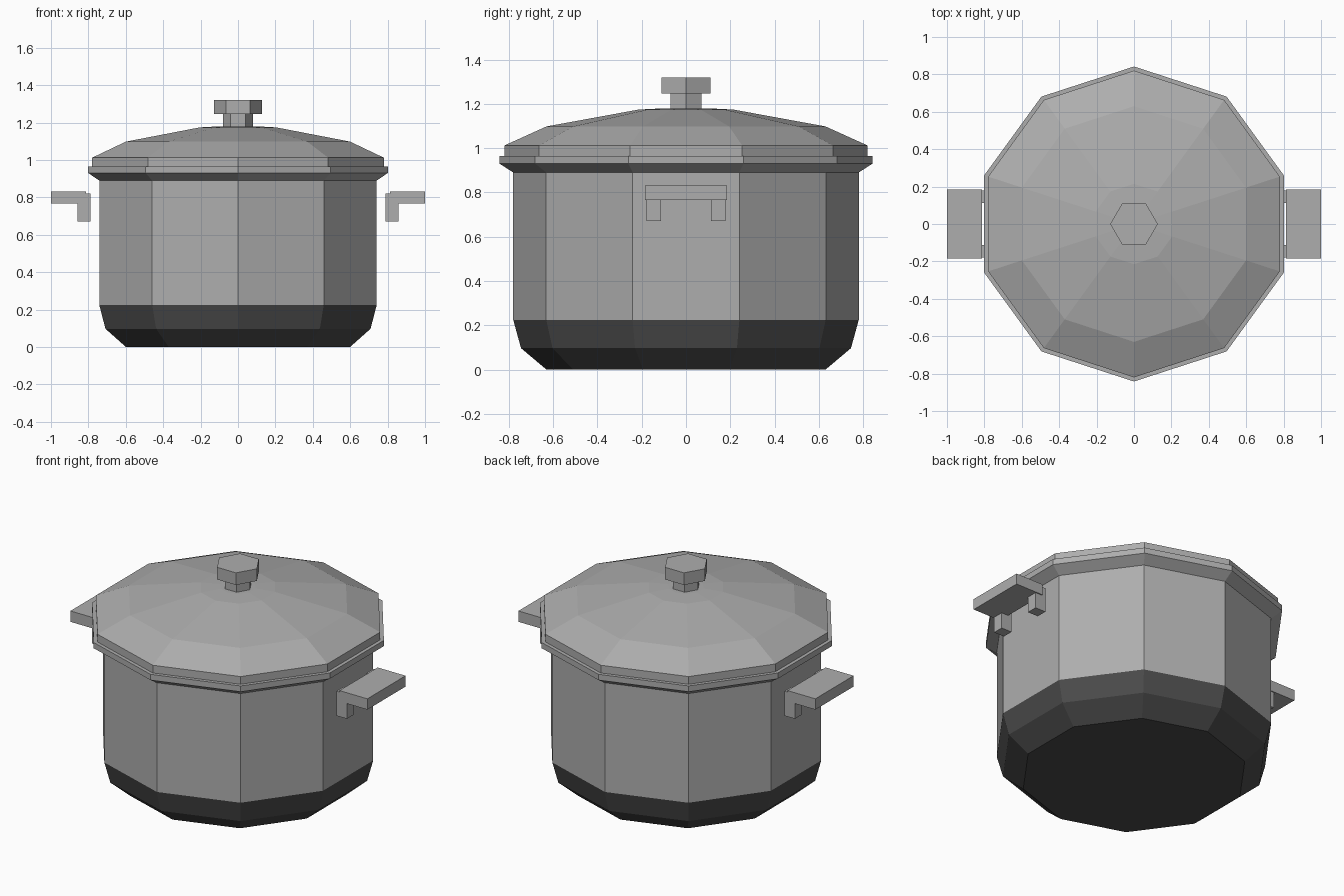
import bpy, bmesh, math

if "Cube" in bpy.data.objects:
    bpy.data.objects.remove(bpy.data.objects["Cube"])


def material(name, value):
    m = bpy.data.materials.new(name)
    m.diffuse_color = (value, value, value, 1)
    m.use_nodes = True
    m.node_tree.nodes["Principled BSDF"].inputs["Base Color"].default_value = m.diffuse_color
    return m


steel = material("grey steel", 0.42)
dark = material("dark base", 0.07)


def finish(name, bm, mats):
    bmesh.ops.recalc_face_normals(bm, faces=bm.faces)
    mesh = bpy.data.meshes.new(name)
    bm.to_mesh(mesh)
    bm.free()
    for m in mats:
        mesh.materials.append(m)
    ob = bpy.data.objects.new(name, mesh)
    bpy.context.collection.objects.link(ob)
    return ob


def lathe(name, profile, sides, start, mats, dark_below=None):
    """Flat-sided turned solid from (radius, z) points, capped at both ends."""
    bm = bmesh.new()
    rings = []
    for r, z in profile:
        angles = [start + 2 * math.pi * i / sides for i in range(sides)]
        rings.append([bm.verts.new((r * math.cos(a), r * math.sin(a), z)) for a in angles])
    for lo, hi in zip(rings, rings[1:]):
        for i in range(sides):
            j = (i + 1) % sides
            bm.faces.new((lo[i], lo[j], hi[j], hi[i]))
    bm.faces.new(rings[0][::-1])
    bm.faces.new(rings[-1])
    if dark_below is not None:
        for f in bm.faces:
            if f.calc_center_median().z < dark_below:
                f.material_index = 1
    return finish(name, bm, mats)


def box(name, x, y, z):
    bm = bmesh.new()
    bmesh.ops.create_cube(bm, size=1)
    for v in bm.verts:
        for k, (a, b) in enumerate((x, y, z)):
            v.co[k] = a if v.co[k] < 0 else b
    return finish(name, bm, [steel])


# Ten-sided pot with dark chamfered base and flared rim
lathe("pot", [(0.63, 0), (0.745, 0.097), (0.78, 0.225), (0.78, 0.89),
              (0.842, 0.93), (0.842, 0.965)],
      10, math.pi / 2, [steel, dark], dark_below=0.22)

# Domed lid
lathe("lid", [(0.82, 0.96), (0.82, 1.012), (0.63, 1.098), (0.215, 1.174), (0.1, 1.18)],
      10, math.pi / 2, [steel])

# Six-sided lid knob
lathe("knob_stem", [(0.08, 1.17), (0.08, 1.25)], 6, 0, [steel])
lathe("knob", [(0.127, 1.246), (0.127, 1.32)], 6, 0, [steel])

# Side handles: a flat grip on two legs
for side, s in (("right", 1), ("left", -1)):
    def span(a, b):
        return tuple(sorted((s * a, s * b)))
    box(side + "_handle_grip", span(0.812, 1.0), (-0.184, 0.184), (0.766, 0.832))
    for end, e in (("front", -1), ("back", 1)):
        box(f"{side}_handle_leg_{end}", span(0.788, 0.858),
            tuple(sorted((e * 0.113, e * 0.178))), (0.67, 0.82))
